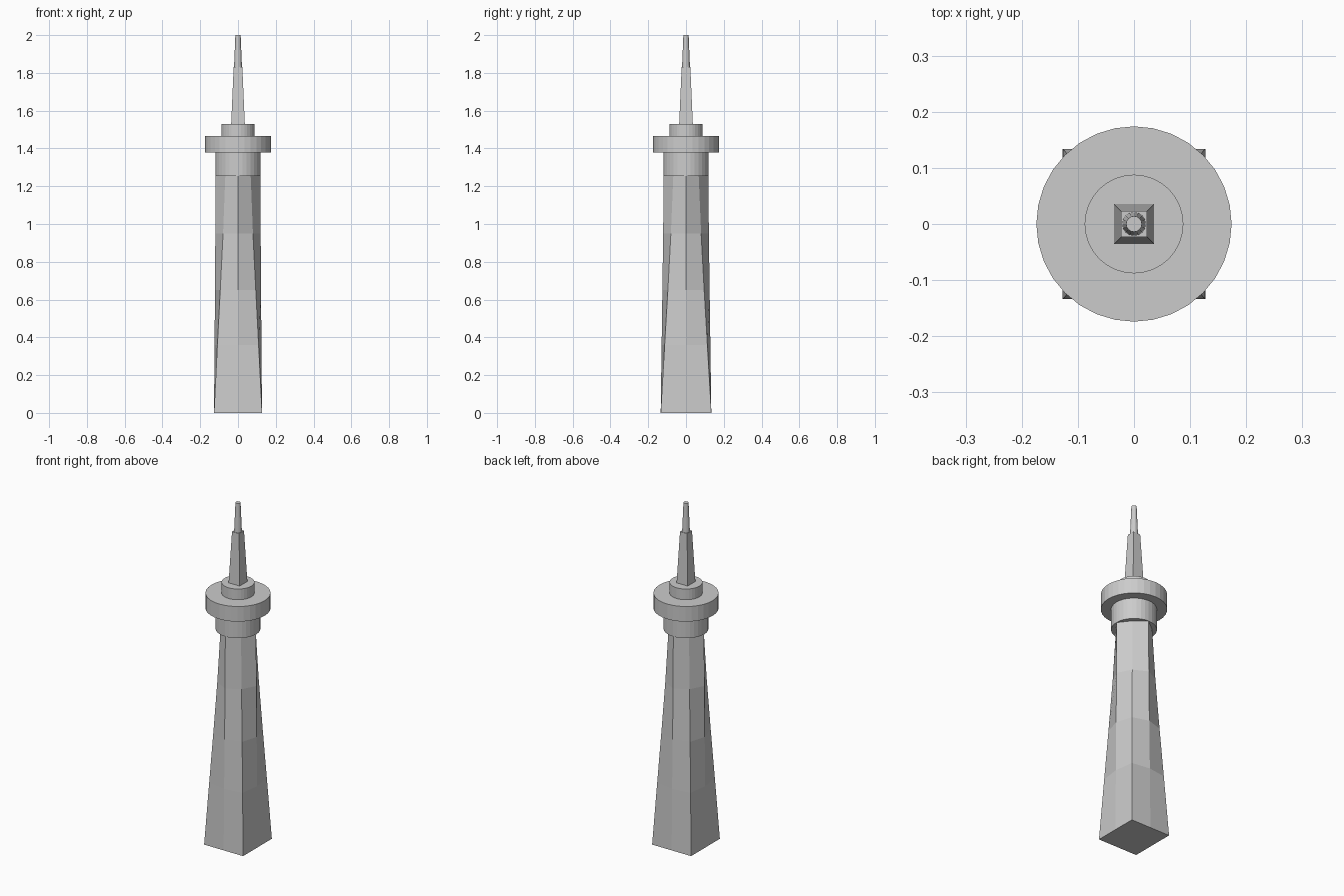
import bpy, bmesh, math

if "Cube" in bpy.data.objects:
    bpy.data.objects.remove(bpy.data.objects["Cube"])


def loft(name, rings):
    """Skin a stack of matching closed rings and cap both ends."""
    bm = bmesh.new()
    loops = [[bm.verts.new(p) for p in ring] for ring in rings]
    n = len(loops[0])
    for a, b in zip(loops, loops[1:]):
        for i in range(n):
            j = (i + 1) % n
            bm.faces.new((a[i], a[j], b[j], b[i]))
    bm.faces.new(loops[0][::-1])
    bm.faces.new(loops[-1])
    bmesh.ops.recalc_face_normals(bm, faces=bm.faces)
    mesh = bpy.data.meshes.new(name)
    bm.to_mesh(mesh)
    bm.free()
    obj = bpy.data.objects.new(name, mesh)
    bpy.context.collection.objects.link(obj)
    return obj


def circle(r, z, n=32):
    return [(r * math.cos(2 * math.pi * i / n), r * math.sin(2 * math.pi * i / n), z)
            for i in range(n)]


def square(h, z):
    return [(h, h, z), (-h, h, z), (-h, -h, z), (h, -h, z)]


def shaft_ring(z, cx, cy, mx, my):
    """Eight points: four corners and four side midpoints."""
    return [(mx, 0, z), (cx, cy, z), (0, my, z), (-cx, cy, z),
            (-mx, 0, z), (-cx, -cy, z), (0, -my, z), (cx, -cy, z)]


# Shaft: rectangular at the foot, turning towards a diamond at the top
loft("tower_shaft", [
    shaft_ring(0.00, 0.127, 0.134, 0.127, 0.134),
    shaft_ring(0.36, 0.109, 0.113, 0.124, 0.129),
    shaft_ring(0.65, 0.094, 0.096, 0.122, 0.125),
    shaft_ring(0.95, 0.079, 0.080, 0.120, 0.121),
    shaft_ring(1.26, 0.067, 0.067, 0.118, 0.118),
])

# Round collar, observation deck and upper deck
loft("collar", [circle(0.12, 1.255), circle(0.12, 1.378)])
loft("observation_deck", [circle(0.174, 1.378), circle(0.174, 1.467)])
loft("upper_deck", [circle(0.088, 1.467), circle(0.088, 1.53)])

# Square mast and round antenna tip
loft("mast", [square(0.036, 1.53), square(0.023, 1.83)])
loft("antenna", [circle(0.021, 1.83, 16), circle(0.014, 2.0, 16)])
